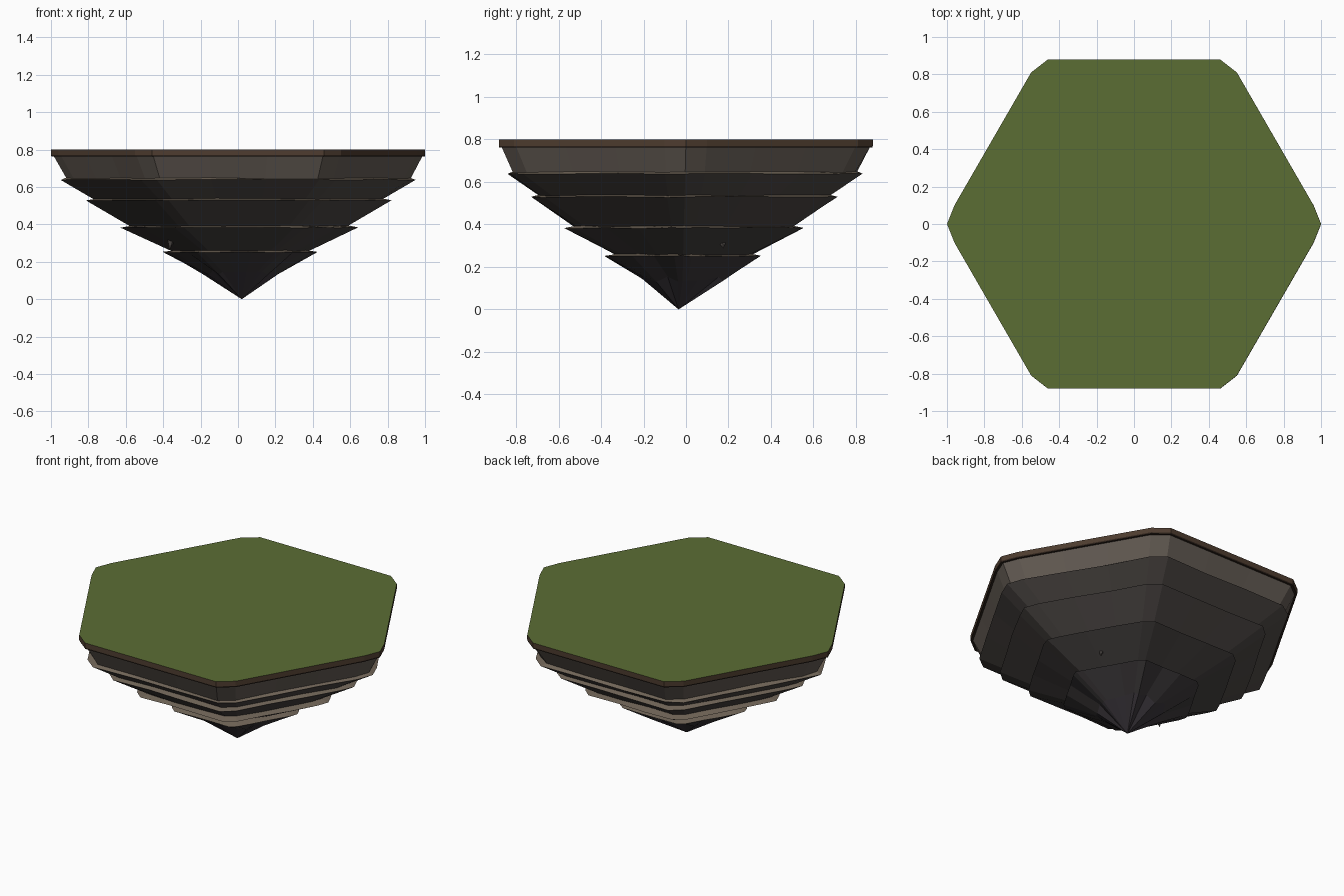
import bpy, bmesh, math, random
from mathutils import Vector

if "Cube" in bpy.data.objects:
    bpy.data.objects.remove(bpy.data.objects["Cube"])

random.seed(4)


def material(name, rgb):
    m = bpy.data.materials.new(name)
    m.diffuse_color = (*rgb, 1)
    m.use_nodes = True
    m.node_tree.nodes["Principled BSDF"].inputs["Base Color"].default_value = m.diffuse_color
    return m


# Bevelled hexagon outline, built from one mirrored quarter
quarter = [(1, 0), (0.96, 0.1), (0.55, 0.81), (0.46, 0.88)]
half = quarter + [(-x, y) for x, y in reversed(quarter)]
outline = half + [(x, -y) for x, y in reversed(half[1:-1])]


def with_mids(pts):
    # extra points along the long edges so the rock can be uneven
    out = []
    for i, p in enumerate(pts):
        a, b = Vector(p), Vector(pts[(i + 1) % len(pts)])
        out.append(a)
        if (b - a).length > 0.4:
            out += [a.lerp(b, 0.33), a.lerp(b, 0.67)]
    return out


rock_outline = with_mids(outline)


def make_object(name, bm, mats):
    bmesh.ops.recalc_face_normals(bm, faces=bm.faces)
    me = bpy.data.meshes.new(name)
    bm.to_mesh(me)
    bm.free()
    for m in mats:
        me.materials.append(m)
    ob = bpy.data.objects.new(name, me)
    bpy.context.collection.objects.link(ob)
    return ob


def loft(name, pts, rings, mats, tip=None, cap_top=None):
    """rings: (scale, z, jitter, material index of the strip below)"""
    bm = bmesh.new()
    prev, prev_mat = None, 0
    for scale, z, jit, mat in rings:
        f = 1 - z / 0.8
        ring = []
        for p in pts:
            s = scale * (1 + random.uniform(-jit, jit))
            dz = random.uniform(-jit, jit) * 0.4
            ring.append(bm.verts.new((p.x * s + 0.015 * f, p.y * s - 0.02 * f, z + dz)))
        if prev:
            for i in range(len(ring)):
                j = (i + 1) % len(ring)
                bm.faces.new((prev[i], prev[j], ring[j], ring[i])).material_index = prev_mat
        elif cap_top is not None:
            bm.faces.new(ring).material_index = cap_top
        prev, prev_mat = ring, mat
    if tip:
        t = bm.verts.new(tip)
        for i in range(len(prev)):
            bm.faces.new((prev[i], prev[(i + 1) % len(prev)], t)).material_index = prev_mat
    else:
        bm.faces.new(prev).material_index = prev_mat
    return make_object(name, bm, mats)


grass = material("grass", (0.105, 0.155, 0.034))
soil = material("soil", (0.075, 0.045, 0.028))
dark_soil = material("dark_soil", (0.03, 0.018, 0.012))
rocks = [material("rock_upper", (0.13, 0.108, 0.09)),
         material("rock_2", (0.085, 0.073, 0.066)),
         material("rock_3", (0.075, 0.065, 0.06)),
         material("rock_4", (0.062, 0.055, 0.053)),
         material("rock_5", (0.052, 0.046, 0.048)),
         material("rock_tip", (0.045, 0.038, 0.046)),
         material("ledge", (0.17, 0.135, 0.1))]

# Grass cap with a soil rim
loft("grass_and_soil", [Vector(p) for p in outline],
     [(1.0, 0.80, 0, 1), (1.0, 0.77, 0, 2), (0.998, 0.762, 0, 2)],
     [grass, soil, dark_soil], cap_top=0)

# Stepped rock strata narrowing to an off-centre tip
LEDGE = 6
rings = [(0.985, 0.764, 0, 0)]
for k, (inner, outer, z) in enumerate([(0.915, 0.945, 0.642), (0.775, 0.815, 0.532),
                                       (0.585, 0.635, 0.386), (0.365, 0.415, 0.254)]):
    rings += [(inner, z + 0.005, 0.008, LEDGE), (outer, z - 0.003, 0.006, k + 1)]
rings.append((0.21, 0.145, 0.04, 5))
loft("rock_strata", rock_outline, rings, rocks, tip=(0.02, -0.035, 0), cap_top=0)


# Small hanging rock spikes
def spike(name, x, y, top, bottom, r):
    bm = bmesh.new()
    ring = [bm.verts.new((x + r * math.cos(a), y + r * math.sin(a), top + 0.008 * math.cos(3 * a)))
            for a in [i * math.tau / 5 for i in range(5)]]
    tip = bm.verts.new((x * 1.03, y * 1.03, bottom))
    for i in range(5):
        bm.faces.new((ring[i], ring[(i + 1) % 5], tip))
    bm.faces.new(ring)
    make_object(name, bm, [rocks[2]])


spike("hanging_spike_left", -0.355, -0.20, 0.33, 0.262, 0.03)
spike("hanging_spike_right", 0.385, 0.17, 0.335, 0.285, 0.024)
